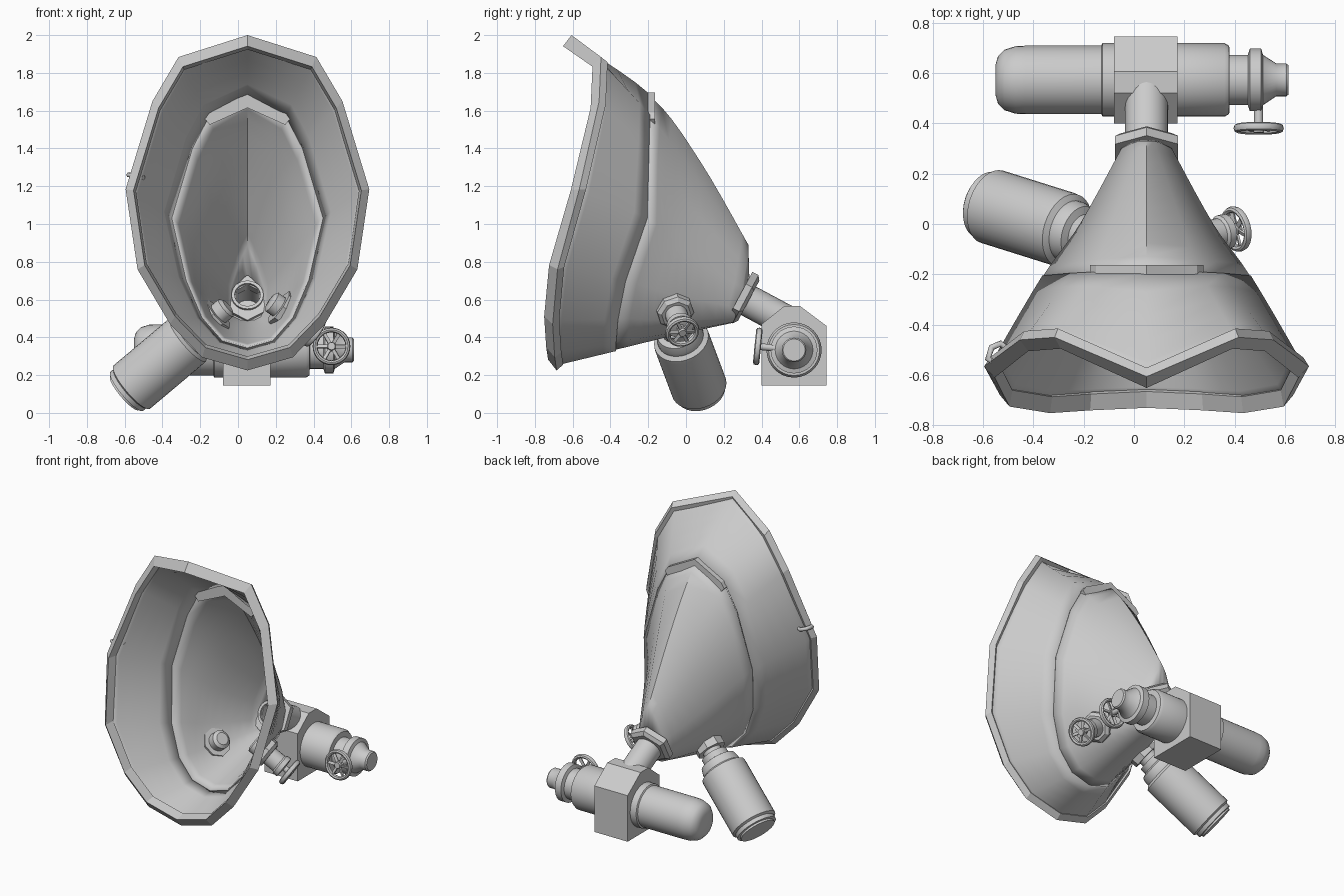
import bpy, bmesh, math
from mathutils import Vector, Matrix

if "Cube" in bpy.data.objects:
    bpy.data.objects.remove(bpy.data.objects["Cube"])

CX, CZ = 0.05, 1.1   # hood symmetry axis


def finish(name, bm, smooth=None, recalc=True):
    if recalc:
        bmesh.ops.recalc_face_normals(bm, faces=bm.faces)
    me = bpy.data.meshes.new(name)
    bm.to_mesh(me)
    bm.free()
    ob = bpy.data.objects.new(name, me)
    bpy.context.collection.objects.link(ob)
    if smooth:
        bpy.ops.object.select_all(action='DESELECT')
        ob.select_set(True)
        bpy.context.view_layer.objects.active = ob
        bpy.ops.object.shade_smooth_by_angle(angle=math.radians(smooth))
    return ob


def skin(bm, rings, closed=False):
    rows = [[bm.verts.new(p) for p in r] for r in rings]
    if closed:
        rows.append(rows[0])
    for a, b in zip(rows, rows[1:]):
        for i in range(len(a)):
            j = (i + 1) % len(a)
            bm.faces.new((a[i], a[j], b[j], b[i]))
    return rows


def frame(origin, d):
    return Matrix.Translation(origin) @ Vector(d).to_track_quat('Z', 'Y').to_matrix().to_4x4()


def lathe(name, origin, d, prof, n=28, closed=False, smooth=35):
    """Revolve (radius, distance) pairs around the axis d."""
    bm, m = bmesh.new(), frame(origin, d)
    rings = [[m @ Vector((r * math.sin(2 * math.pi * k / n), r * math.cos(2 * math.pi * k / n), t))
              for k in range(n)] for r, t in prof]
    rows = skin(bm, rings, closed)
    if not closed:
        bm.faces.new(rows[0])
        bm.faces.new(rows[-1])
    return finish(name, bm, smooth)


def prism(name, pts, vec):
    bm = bmesh.new()
    f = bm.faces.new([bm.verts.new(p) for p in pts])
    new = bmesh.ops.extrude_face_region(bm, geom=[f])['geom']
    bmesh.ops.translate(bm, vec=vec, verts=[v for v in new if isinstance(v, bmesh.types.BMVert)])
    return finish(name, bm)


def handwheel(name, origin, d, r):
    bm, m = bmesh.new(), frame(origin, d)
    n, k, tube = 28, 8, 0.013
    rings = []
    for i in range(n):
        a = 2 * math.pi * i / n
        rings.append([((r - tube + tube * math.cos(b)) * math.cos(a),
                       (r - tube + tube * math.cos(b)) * math.sin(a), 1.3 * tube * math.sin(b))
                      for b in (2 * math.pi * j / k for j in range(k))])
    skin(bm, rings, True)
    bmesh.ops.create_cone(bm, cap_ends=True, segments=16, radius1=.026, radius2=.02, depth=.035)
    for i in range(6):
        s = (Matrix.Rotation(i * math.pi / 3, 4, 'Z') @ Matrix.Translation((r * .5, 0, 0))
             @ Matrix.Rotation(.35, 4, 'X') @ Matrix.Diagonal((r * .8, .018, .009, 1)))
        bmesh.ops.create_cube(bm, size=1, matrix=s)
    bm.transform(m)
    return finish(name, bm, 40)


# Hood cross-sections: right half from top to bottom as (dx, y, z)
RIM = [(0, -.606, 2), (.365, -.45, 1.884), (.503, -.46, 1.65), (.645, -.565, 1.184),
       (.582, -.68, .76), (.41, -.706, .47), (.24, -.695, .294), (0, -.685, .225)]
SEAM = [(0, -.19, 1.68), (.21, -.19, 1.57), (.30, -.195, 1.40), (.41, -.205, 1.03),
        (.335, -.32, .70), (.25, -.36, .50), (.14, -.37, .375), (0, -.37, .335)]
MID = [(0, .07, 1.34), (.12, .06, 1.24), (.19, .03, 1.08), (.265, 0, .85),
       (.235, -.05, .62), (.17, -.06, .49), (.09, -.06, .425), (0, -.06, .41)]
TAIL = [(0, .33, .89), (.03, .33, .84), (.06, .32, .78), (.10, .3, .66),
        (.10, .27, .56), (.08, .26, .5), (.04, .25, .48), (0, .24, .475)]
END = [(0, .335, .73), (.03, .335, .71), (.06, .325, .68), (.085, .31, .62),
       (.08, .29, .57), (.06, .275, .54), (.03, .265, .53), (0, .26, .525)]


def full(half):
    return [Vector((CX + x, y, z)) for x, y, z in half] + \
           [Vector((CX - x, y, z)) for x, y, z in half[-2:0:-1]]


def scaled(ring, s, dy=0):
    return [Vector((CX + (p.x - CX) * s, p.y + dy, CZ + (p.z - CZ) * s)) for p in ring]


def spline(a, b, c, d, t):
    return .5 * (2 * b + (c - a) * t + (2 * a - 5 * b + 4 * c - d) * t * t + (3 * b - a - 3 * c + d) * t ** 3)


rim = full(RIM)
keys = [scaled(rim, .96), full(SEAM), full(MID), full(TAIL)]
rings, N = [], 5
for s in range(3):
    q = [keys[max(0, min(3, s + o))] for o in (-1, 0, 1, 2)]
    rings += [[spline(*pts, k / N) for pts in zip(*q)] for k in range(N)]
rings += [keys[-1], full(END)]

# Hood shells, meeting at the seam
for name, part in (("hood_front", [scaled(r, 1.01) for r in rings[:N + 1]]), ("hood_back", rings[N:])):
    bm = bmesh.new()
    skin(bm, part)
    ob = finish(name, bm, 45)
    mod = ob.modifiers.new("thickness", 'SOLIDIFY')
    mod.thickness, mod.offset = .016, -1

# Angular lip around the opening
bm = bmesh.new()
skin(bm, [scaled(rim, .935, -.045), rim, scaled(rim, .965, .035), scaled(rim, .915, .02)], True)
finish("hood_rim", bm)

# Chevron brace on the ridge
chev = [(0, 1.695), (.2, 1.59), (.225, 1.555), (.2, 1.525)]
low = [(0, 1.615)]
pts = chev + low + [(-x, z) for x, z in chev[:0:-1]]
prism("ridge_brace", [(CX + x, -.215, z) for x, z in pts], (0, .052, 0))

# Small handle on the left edge
cu = bpy.data.curves.new("side_handle", 'CURVE')
cu.dimensions, cu.bevel_depth, cu.bevel_resolution = '3D', .013, 1
sp = cu.splines.new('POLY')
path = [(-.55, -.55, 1.255), (-.58, -.535, 1.26), (-.565, -.49, 1.26), (-.53, -.475, 1.25), (-.5, -.5, 1.245)]
sp.points.add(len(path) - 1)
for p, c in zip(sp.points, path):
    p.co = (*c, 1)
bpy.context.collection.objects.link(bpy.data.objects.new("side_handle", cu))

# Outlet neck with faceted flange
nd, no = Vector((0, .88, -.47)), Vector((CX, .305, .607))
lathe("neck_flange", no, nd, [(.145, -.025), (.145, .012), (.12, .03), (.07, .03), (.07, -.025)], 6, True, None)
lathe("neck_pipe", no, nd, [(.085, -.04), (.085, .27), (.068, .27), (.068, -.04)], 24, True)
lathe("neck_plug", no, nd, [(.07, .15), (.07, .17)], 24)

# Gear housing
house = [(.40, .145), (.745, .145), (.745, .46), (.605, .565), (.52, .565), (.40, .47)]
prism("gear_housing", [(-.08, y, z) for y, z in house], (.252, 0, 0))

# Horizontal drive barrel through the housing
ax = (0, .572, .333)
lathe("drive_barrel_left", ax, (1, 0, 0),
      [(.06, -.55), (.095, -.54), (.12, -.515), (.134, -.47), (.136, -.43), (.136, -.13),
       (.146, -.125), (.146, -.07)], 32)
lathe("drive_barrel_right", ax, (1, 0, 0),
      [(.146, .16), (.146, .36), (.135, .378), (.1, .38), (.1, .452), (.124, .46), (.124, .505),
       (.1, .512), (.065, .565), (.065, .605), (.058, .614)], 32)
lathe("drive_valve_stem", (.495, .48, .342), (0, -1, .1), [(.018, 0), (.018, .11)], 12)
handwheel("drive_handwheel", (.495, .38, .352), (0, -1, .1), .1)

# Side motor on the left, piercing the hood
md, mo = Vector((-.744, .234, -.626)), Vector((-.6, .08, .105))
lathe("side_motor", mo, md,
      [(.085, -.57), (.085, -.53), (.115, -.52), (.125, -.485), (.125, -.465), (.148, -.45),
       (.15, -.43), (.15, -.05), (.135, -.04), (.135, -.015), (.118, -.012), (.118, 0)], 32)
lathe("side_motor_nut", mo, md, [(.095, -.67), (.095, -.60)], 8, smooth=None)
lathe("side_motor_nozzle", mo, md, [(.04, -.735), (.06, -.72), (.06, -.55)], 20)

# Side valve on the right
vd, vo = Vector((.805, .195, -.56)), Vector((.24, -.06, .545))
lathe("side_valve_nut", vo, vd, [(.1, -.03), (.1, .025), (.08, .045)], 8, smooth=None)
lathe("side_valve_pipe", vo, vd,
      [(.045, -.085), (.06, -.075), (.06, .12), (.07, .13), (.07, .16), (.02, .165), (.02, .21)], 20)
handwheel("side_handwheel", vo + vd * .205, vd, .092)
